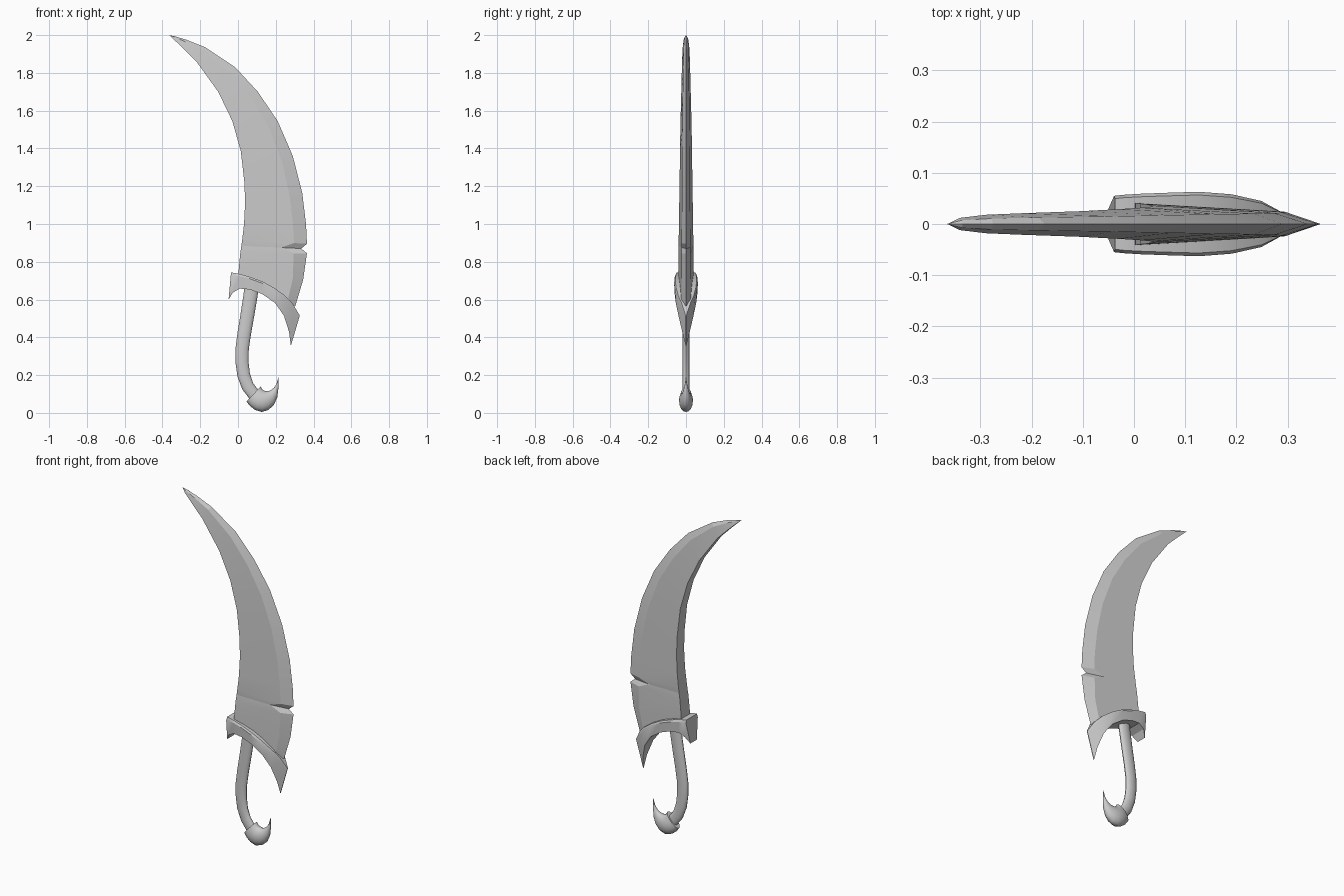
import bpy, bmesh, math

if "Cube" in bpy.data.objects:
    bpy.data.objects.remove(bpy.data.objects["Cube"])

steel = bpy.data.materials.new("plain_grey")
steel.use_nodes = True
GREY = (0.6, 0.6, 0.6, 1)
steel.diffuse_color = GREY
steel.node_tree.nodes["Principled BSDF"].inputs["Base Color"].default_value = GREY


def loft(name, rings, angle):
    """Skin equal-length rings of points, cap both ends and shade."""
    bm = bmesh.new()
    loops = [[bm.verts.new(p) for p in ring] for ring in rings]
    n = len(loops[0])
    for a, b in zip(loops, loops[1:]):
        for i in range(n):
            j = (i + 1) % n
            bm.faces.new((a[i], a[j], b[j], b[i]))
    bm.faces.new(loops[0])
    bm.faces.new(loops[-1])
    bmesh.ops.remove_doubles(bm, verts=bm.verts, dist=0.0005)
    bmesh.ops.recalc_face_normals(bm, faces=bm.faces)
    mesh = bpy.data.meshes.new(name)
    bm.to_mesh(mesh)
    bm.free()
    mesh.materials.append(steel)
    obj = bpy.data.objects.new(name, mesh)
    bpy.context.collection.objects.link(obj)
    bpy.ops.object.select_all(action="DESELECT")
    obj.select_set(True)
    bpy.context.view_layer.objects.active = obj
    bpy.ops.object.shade_smooth_by_angle(angle=math.radians(angle))
    return obj


def mix(a, b, f):
    return a[0] + (b[0] - a[0]) * f, a[1] + (b[1] - a[1]) * f


def section(a, b, profile):
    """Mirrored section from a to b; profile holds (fraction, half width)."""
    half = [(*mix(a, b, f), h) for f, h in profile]
    return ([(x, h, z) for x, z, h in half]
            + [(x, -h, z) for x, z, h in reversed(half)])


def oval(a, b, h, sides=16):
    """Oval ring with a and b at its ends and half depth h."""
    turns = [2 * math.pi * i / sides for i in range(sides)]
    pts = [(mix(a, b, 0.5 - 0.5 * math.cos(t)), h * math.sin(t)) for t in turns]
    return [(p[0], y, p[1]) for p, y in pts]


# Blade: spine point, cutting edge point, half thickness, bevel position
blade = [
    ((-.365, 2.0), (-.365, 2.0), 0, .75),
    ((-.34, 1.977), (-.335, 1.994), .012, .75),
    ((-.29, 1.93), (-.275, 1.976), .018, .75),
    ((-.22, 1.86), (-.175, 1.936), .021, .75),
    ((-.105, 1.70), (-.015, 1.83), .025, .75),
    ((-.03, 1.545), (.105, 1.70), .029, .76),
    ((.015, 1.385), (.21, 1.545), .032, .77),
    ((.035, 1.21), (.29, 1.36), .034, .78),
    ((.037, 1.10), (.34, 1.165), .036, .78),
    ((.032, 1.0), (.36, 1.0), .037, .79),
    ((.022, .915), (.365, .895), .039, .8),
    ((.018, .885), (.335, .87), .039, .66),
    ((.012, .845), (.365, .845), .04, .8),
    ((.003, .75), (.345, .705), .041, .84),
    ((0, .69), (.303, .565), .042, .86),
]
loft("blade", [section(s, e, [(0, t), (f, t * .6), (1, 0)])
               for s, e, t, f in blade], 9)

# Guard: top point, bottom point, half depth at top and at bottom
guard = [
    ((-.037, .743), (-.05, .60), .055, .03),
    ((-.02, .741), (-.027, .637), .057, .048),
    ((.01, .735), (.01, .658), .059, .055),
    ((.063, .72), (.063, .653), .061, .058),
    ((.127, .697), (.127, .63), .063, .06),
    ((.19, .663), (.195, .583), .058, .054),
    ((.25, .62), (.243, .515), .045, .04),
    ((.29, .578), (.27, .43), .024, .02),
    ((.327, .515), (.28, .355), .002, .002),
]
loft("guard", [section(a, b, [(0, h * .9), (.15, h), (1, k)])
               for a, b, h, k in guard], 28)

# Grip: centre line, half width across the curve
path = [(.075, .69), (.066, .62), (.05, .52), (.033, .42), (.022, .34),
        (.021, .27), (.03, .2), (.052, .14), (.09, .09)]
rings = []
for i, (x, z) in enumerate(path):
    p, q = path[max(i - 1, 0)], path[min(i + 1, len(path) - 1)]
    dx, dz = q[0] - p[0], q[1] - p[1]
    r = (.038 - .0007 * i) / math.hypot(dx, dz)
    rings.append(oval((x + dz * r, z - dx * r), (x - dz * r, z + dx * r), .018))
loft("grip", rings, 40)

# Pommel claw: outer point, inner point, half depth
claw = [
    ((.045, .06), (.12, .14), .026),
    ((.062, .038), (.128, .125), .033),
    ((.09, .016), (.14, .117), .037),
    ((.125, .005), (.152, .115), .036),
    ((.16, .015), (.165, .117), .031),
    ((.19, .042), (.176, .122), .024),
    ((.208, .083), (.19, .133), .016),
    ((.214, .13), (.203, .152), .008),
    ((.215, .19), (.214, .19), .001),
]
loft("pommel_claw", [oval(*c) for c in claw], 40)
